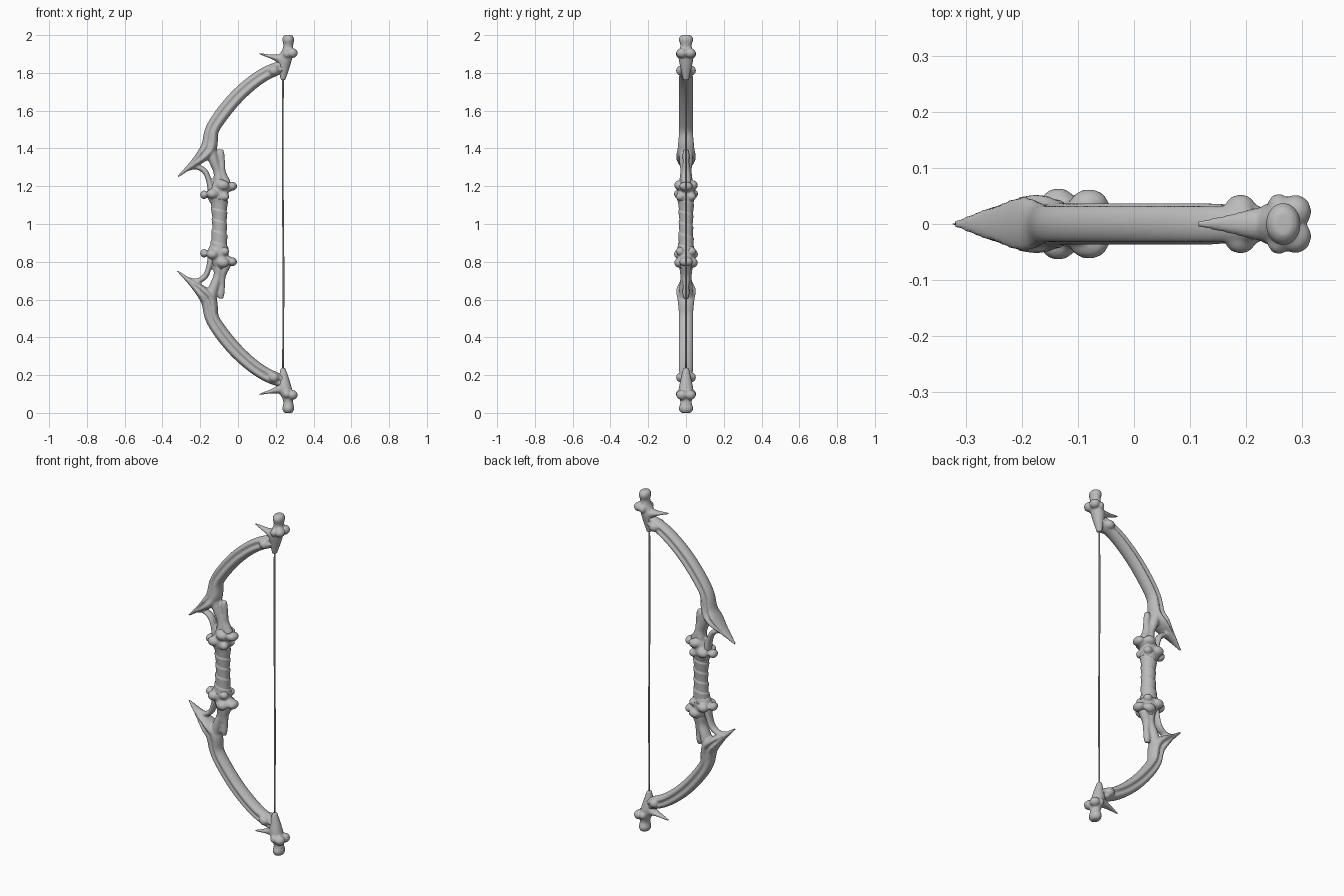
import bpy, bmesh, math
from mathutils import Vector, Matrix

cube = bpy.data.objects.get("Cube")
if cube:
    bpy.data.objects.remove(cube, do_unlink=True)


def material(name, value):
    m = bpy.data.materials.new(name)
    m.use_nodes = True
    m.diffuse_color = (value, value, value, 1)
    m.node_tree.nodes["Principled BSDF"].inputs["Base Color"].default_value = (value, value, value, 1)
    return m


BONE = material("bone_grey", 0.5)


def spline(keys, steps):
    """Smooth curve through the keys (x, z, in-plane radius, side radius)."""
    k = [Vector(p) for p in keys]
    k = [2 * k[0] - k[1]] + k + [2 * k[-1] - k[-2]]
    out = []
    for a, b, c, d in zip(k, k[1:], k[2:], k[3:]):
        for i in range(steps):
            t = i / steps
            out.append(0.5 * (2 * b + (c - a) * t + (2 * a - 5 * b + 4 * c - d) * t ** 2
                              + (3 * b - a - 3 * c + d) * t ** 3))
    return out + [k[-2]]


def sweep(bm, keys, groove=0.0, wrap=0.0, steps=8, sides=28):
    """Elliptical tube along a path in the x-z plane."""
    pts = spline(keys, steps)
    rings = []
    for i, p in enumerate(pts):
        d = pts[min(i + 1, len(pts) - 1)] - pts[max(i - 1, 0)]
        tangent = Vector((d.x, 0, d.y)).normalized()
        normal = Vector((tangent.z, 0, -tangent.x))
        ring = []
        for s in range(sides):
            a = math.tau * s / sides
            dent = 1 - groove * math.exp(-((math.cos(a) + 0.1) / 0.28) ** 2)
            lift = wrap * ((p.y * 17 + s / sides) % 1)
            co = Vector((p.x, 0, p.y)) + normal * (max(p.z, 0.002) + lift) * math.cos(a)
            co.y = (max(p.w, 0.002) + lift) * math.sin(a) * dent
            ring.append(bm.verts.new(co))
        rings.append(ring)
    for r, q in zip(rings, rings[1:]):
        for s in range(sides):
            n = (s + 1) % sides
            bm.faces.new((r[s], r[n], q[n], q[s]))
    bm.faces.new(rings[0])
    bm.faces.new(rings[-1])


def knob(bm, x, y, z, rx, ry, rz):
    """Rounded bone knuckle, paired across the middle when y is not zero."""
    for side in ((1, -1) if y else (1,)):
        m = Matrix.Translation((x, y * side, z)) @ Matrix.Diagonal((rx, ry, rz, 1))
        bmesh.ops.create_uvsphere(bm, u_segments=20, v_segments=12, radius=1, matrix=m)


def finish(bm, name, flip=False, voxel=0.006):
    """Turn the parts into one smooth, fused object."""
    if flip:
        for v in bm.verts:
            v.co.z = 2 - v.co.z
    bmesh.ops.recalc_face_normals(bm, faces=bm.faces)
    mesh = bpy.data.meshes.new(name)
    bm.to_mesh(mesh)
    bm.free()
    mesh.materials.append(BONE)
    ob = bpy.data.objects.new(name, mesh)
    bpy.context.collection.objects.link(ob)
    if voxel:
        rm = ob.modifiers.new("fuse", "REMESH")
        rm.mode = "VOXEL"
        rm.voxel_size = voxel
        rm.use_smooth_shade = True
        sm = ob.modifiers.new("soften", "SMOOTH")
        sm.factor = 0.5
        sm.iterations = 3
    else:
        mesh.shade_smooth()


def limb(flip, name):
    bm = bmesh.new()
    # Curved arm running out into the pointed barb
    sweep(bm, [(-.322, 1.247, .004, .005), (-.254, 1.305, .015, .036), (-.19, 1.36, .034, .06),
               (-.153, 1.41, .042, .05), (-.138, 1.495, .037, .042), (-.09, 1.574, .038, .042),
               (-.016, 1.664, .038, .042), (.063, 1.738, .037, .042), (.138, 1.791, .036, .041),
               (.212, 1.825, .034, .036), (.25, 1.84, .02, .03)], groove=0.4)
    # Main shaft down to the collar
    sweep(bm, [(-.15, 1.42, .03, .035), (-.13, 1.345, .028, .036), (-.108, 1.28, .023, .03),
               (-.102, 1.235, .028, .035), (-.1, 1.17, .036, .04)])
    # Thin strut hooking from the barb to the collar
    sweep(bm, [(-.275, 1.286, .008, .012), (-.22, 1.302, .013, .02), (-.175, 1.278, .015, .024),
               (-.154, 1.23, .015, .026), (-.14, 1.17, .02, .03)])
    # Upright prong on the string side
    sweep(bm, [(-.09, 1.395, .012, .012), (-.09, 1.37, .018, .018), (-.085, 1.32, .017, .018),
               (-.085, 1.27, .022, .024), (-.065, 1.21, .03, .03)])
    # Knuckles at the outer end
    knob(bm, .19, .027, 1.812, .028, .026, .026)
    finish(bm, name, flip)


def collar(flip, name):
    bm = bmesh.new()
    sweep(bm, [(-.098, 1.24, .026, .034), (-.1, 1.19, .046, .044), (-.105, 1.145, .054, .046),
               (-.102, 1.11, .042, .04)])
    # Right and left joint knuckles with bridges
    sweep(bm, [(-.1, 1.18, .03, .035), (-.06, 1.192, .026, .034), (-.03, 1.2, .022, .03)])
    knob(bm, -.031, 0, 1.2, .026, .036, .024)
    sweep(bm, [(-.1, 1.16, .025, .03), (-.15, 1.158, .016, .026), (-.18, 1.155, .016, .025)])
    knob(bm, -.18, 0, 1.155, .02, .03, .023)
    # Side bumps
    knob(bm, -.135, .036, 1.16, .032, .028, .026)
    knob(bm, -.08, .036, 1.205, .034, .026, .026)
    knob(bm, -.07, .03, 1.145, .024, .024, .022)
    finish(bm, name, flip)


def tip_bone(flip, name):
    bm = bmesh.new()
    sweep(bm, [(.238, 1.762, .012, .015), (.242, 1.82, .028, .028), (.248, 1.87, .036, .038),
               (.262, 1.91, .031, .036), (.266, 1.945, .026, .03), (.266, 1.975, .031, .038),
               (.266, 1.993, .026, .031), (.266, 2.001, .016, .02)])
    # Backward thorn
    sweep(bm, [(.255, 1.86, .034, .034), (.215, 1.876, .022, .028), (.175, 1.886, .011, .018),
               (.113, 1.902, .004, .005)])
    # Joint knuckles
    knob(bm, .288, .022, 1.905, .028, .03, .026)
    knob(bm, .258, .032, 1.9, .02, .022, .022)
    finish(bm, name, flip, voxel=0.005)


for prefix, flip in (("upper", False), ("lower", True)):
    limb(flip, prefix + "_limb")
    collar(flip, prefix + "_collar")
    tip_bone(flip, prefix + "_tip_bone")

# Wrapped handle
bm = bmesh.new()
sweep(bm, [(-.102, .86, .05, .044), (-.1, .9, .041, .038), (-.098, 1, .036, .034),
           (-.1, 1.1, .041, .038), (-.102, 1.14, .05, .044)], wrap=0.005, steps=24, sides=40)
finish(bm, "grip", voxel=0)

# Bowstring with a slight slack
bm = bmesh.new()
sweep(bm, [(.238, .23, .0045, .0045), (.241, .7, .0045, .0045), (.239, .95, .0045, .0045),
           (.237, 1.3, .0045, .0045), (.238, 1.78, .0045, .0045)], sides=8)
finish(bm, "bowstring", voxel=0)
